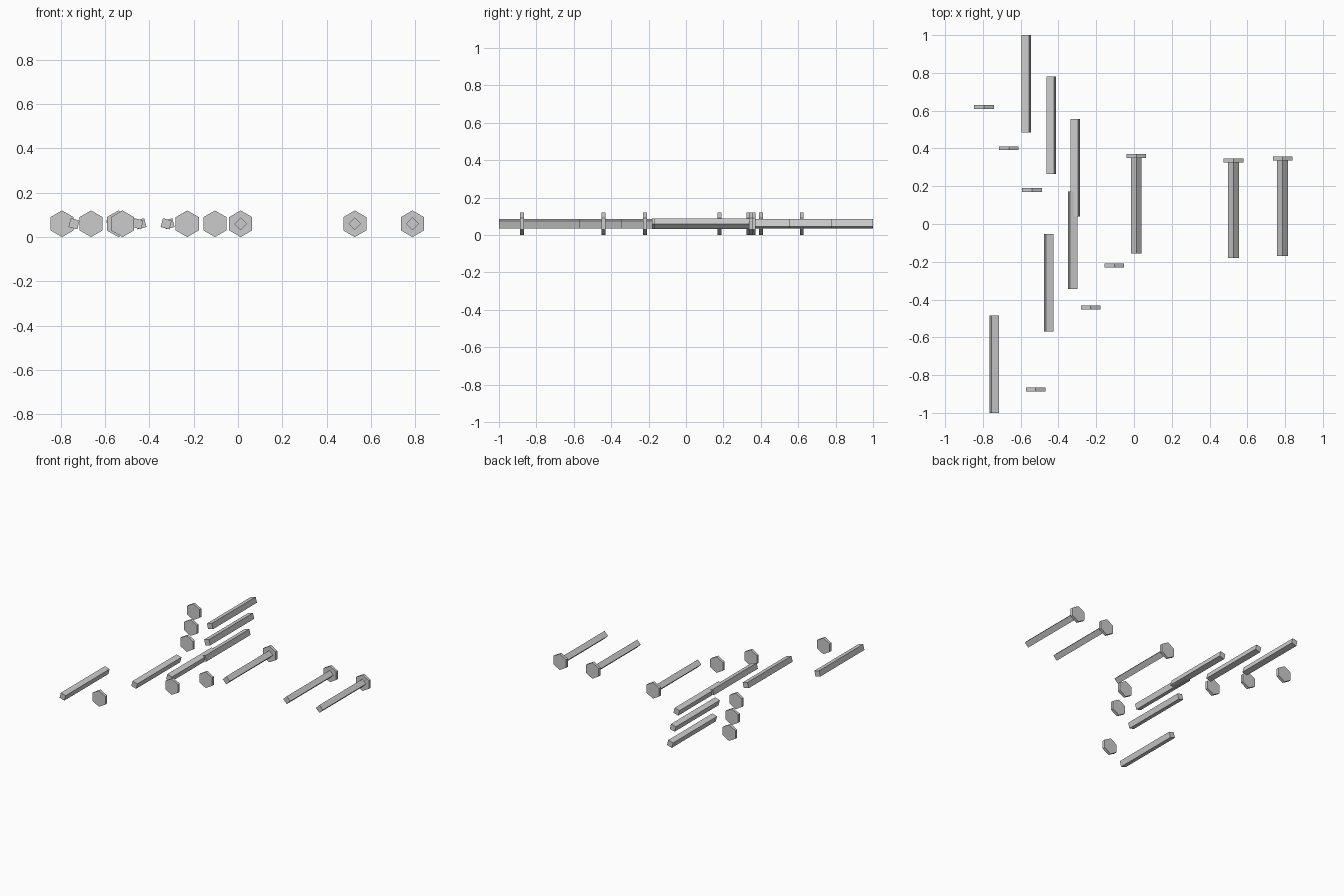
import bpy, bmesh
from math import sin, cos, radians, tau

if "Cube" in bpy.data.objects:
    bpy.data.objects.remove(bpy.data.objects["Cube"])

Z = 0.06          # axis height of every piece
ROD_L = 0.516     # shaft length
HEAD_T = 0.021    # head thickness


def prism(name, sides, radius, angle, x, y, length):
    """Flat-faced prism lying along y, centred at (x, y, Z)."""
    bm = bmesh.new()
    a0 = radians(angle)
    ring = [bm.verts.new((radius * cos(a0 + tau * i / sides), -length / 2,
                          radius * sin(a0 + tau * i / sides))) for i in range(sides)]
    face = bm.faces.new(ring)
    ext = bmesh.ops.extrude_face_region(bm, geom=[face], use_keep_orig=True)
    verts = [v for v in ext["geom"] if isinstance(v, bmesh.types.BMVert)]
    bmesh.ops.translate(bm, verts=verts, vec=(0, length, 0))
    bmesh.ops.recalc_face_normals(bm, faces=bm.faces)
    me = bpy.data.meshes.new(name)
    bm.to_mesh(me)
    bm.free()
    ob = bpy.data.objects.new(name, me)
    ob.location = (x, y, Z)
    bpy.context.collection.objects.link(ob)
    return ob


def head(name, x, y):
    return prism(name, 6, 0.06, 90, x, y, HEAD_T)


def rod(name, x, y, angle):
    return prism(name, 4, 0.029, angle, x, y, ROD_L)


# assembled bolts: hex head with a diamond shaft running forward
for i, (x, y) in enumerate([(0.012, 0.361), (0.527, 0.335), (0.787, 0.347)], 1):
    head(f"bolt_head_{i}", x, y)
    rod(f"bolt_shaft_{i}", x, y - ROD_L / 2, 0)

# loose shafts, rolled slightly: back group one way, front group the other
loose_rods = [(-0.570, 0.743, 60), (-0.438, 0.522, 60), (-0.311, 0.298, 60),
              (-0.324, -0.087, 30), (-0.452, -0.312, 30), (-0.740, -0.742, 30)]
for i, (x, y, a) in enumerate(loose_rods, 1):
    rod(f"loose_shaft_{i}", x, y, a)

# loose hex heads
loose_heads = [(-0.794, 0.619), (-0.663, 0.401), (-0.540, 0.179),
               (-0.104, -0.220), (-0.229, -0.441), (-0.521, -0.876)]
for i, (x, y) in enumerate(loose_heads, 1):
    head(f"loose_head_{i}", x, y)
